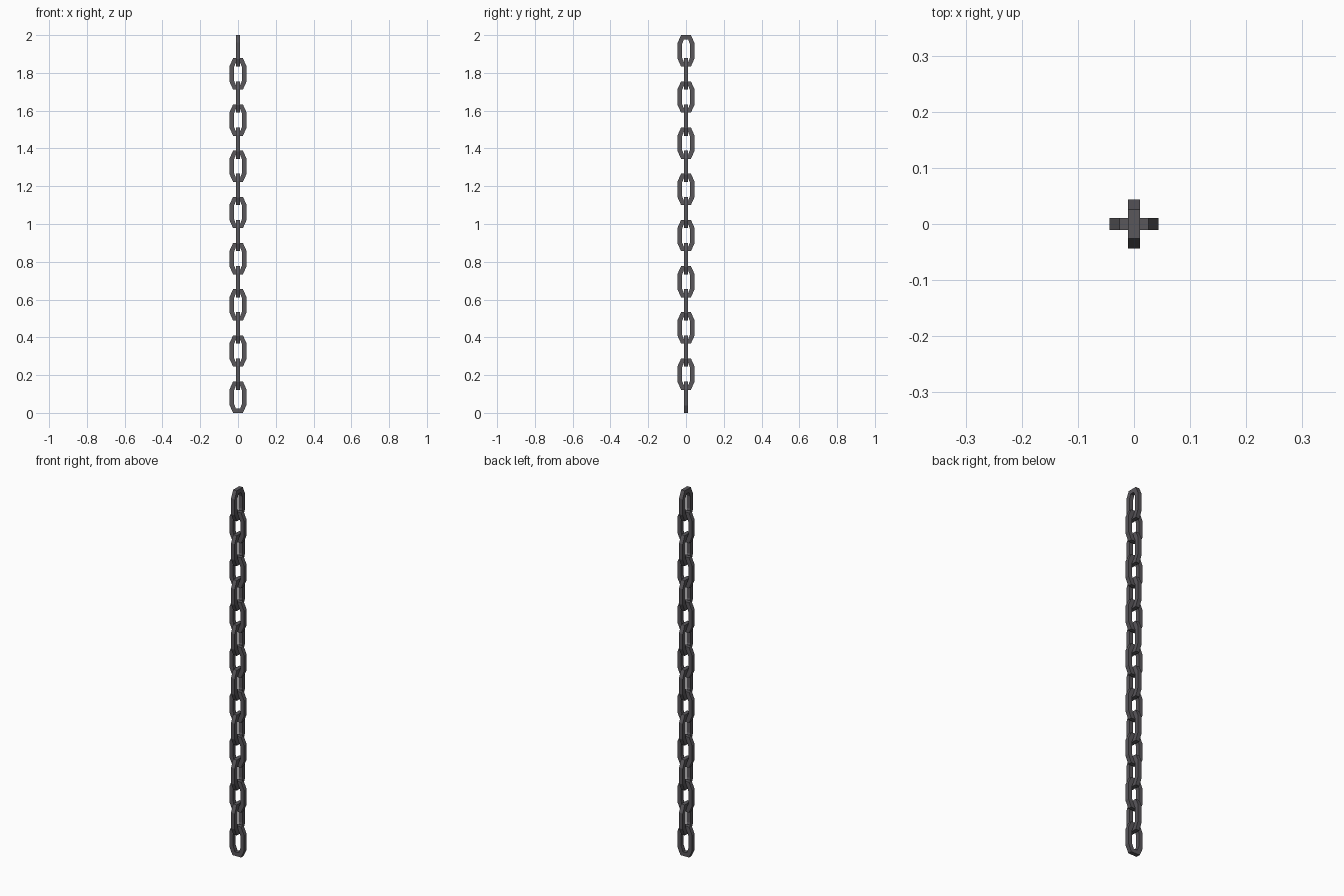
import bpy, bmesh, math

if "Cube" in bpy.data.objects:
    bpy.data.objects.remove(bpy.data.objects["Cube"])

N = 16                      # links
T = 0.022                   # bar thickness
PITCH = (2.0 - 2 * T) / N   # spacing of touching links
H = (PITCH + 2 * T) / 2     # half link height
W = 0.044                   # half link width

steel = bpy.data.materials.new("dark_steel")
steel.diffuse_color = (0.10, 0.095, 0.105, 1)
steel.use_nodes = True
steel.node_tree.nodes["Principled BSDF"].inputs["Base Color"].default_value = steel.diffuse_color


def octagon(w, h, cx, cz):
    """Rectangle with cut corners, as (u, z) points."""
    q = [(w, h - cz), (w - cx, h)]
    half = q + [(-u, z) for u, z in reversed(q)]
    return half + [(-u, -z) for u, z in half]


# One link: square bar swept round an elongated octagon
bm = bmesh.new()
outer = octagon(W, H, 0.018, 0.04)
inner = octagon(W - T, H - T, 0.011, 0.028)
rings = [[bm.verts.new((u, y, z)) for u, z in pts]
         for pts, y in ((outer, -T / 2), (outer, T / 2), (inner, T / 2), (inner, -T / 2))]
for r in range(4):
    a, b = rings[r], rings[(r + 1) % 4]
    for i in range(8):
        j = (i + 1) % 8
        bm.faces.new((a[i], a[j], b[j], b[i]))
bmesh.ops.recalc_face_normals(bm, faces=bm.faces)
mesh = bpy.data.meshes.new("chain_link")
bm.to_mesh(mesh)
bm.free()
mesh.materials.append(steel)

# Stack the links, turning every second one by a quarter
for i in range(N):
    link = bpy.data.objects.new(f"chain_link_{i + 1}", mesh)
    link.location.z = H + i * PITCH
    link.rotation_euler.z = (i % 2) * math.pi / 2
    bpy.context.collection.objects.link(link)
